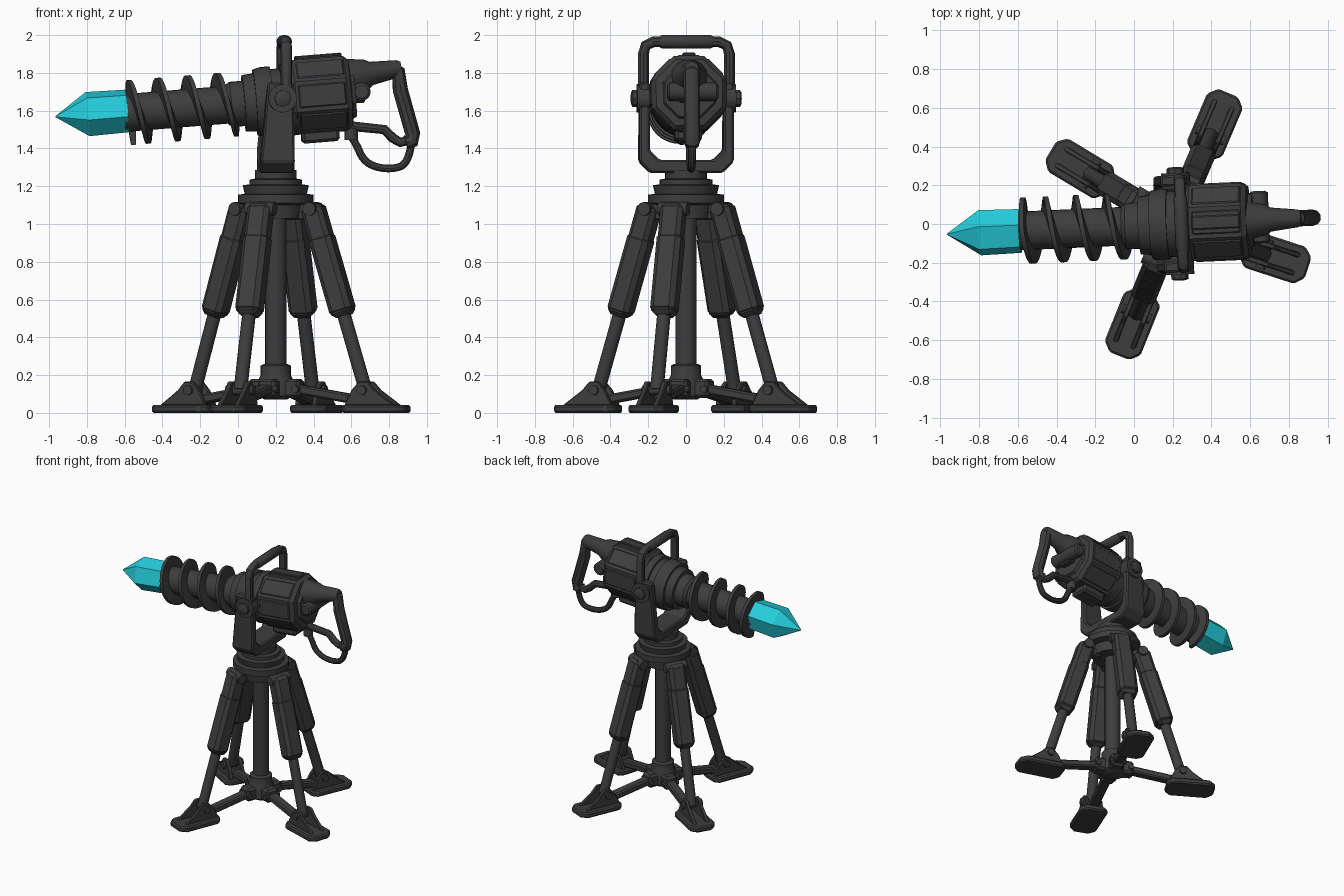
import bpy, bmesh
from math import pi, sin, cos, atan2, radians
from mathutils import Matrix, Vector

if "Cube" in bpy.data.objects:
    bpy.data.objects.remove(bpy.data.objects["Cube"])


def material(name, rgb):
    m = bpy.data.materials.new(name)
    m.use_nodes = True
    m.diffuse_color = (*rgb, 1)
    m.node_tree.nodes["Principled BSDF"].inputs["Base Color"].default_value = (*rgb, 1)
    return m


DARK = material("dark gunmetal", (0.047, 0.047, 0.048))
CYAN = material("cyan crystal", (0.018, 0.62, 0.72))

T, R = Matrix.Translation, Matrix.Rotation
CENTRE = T((0.2, 0, 0))
YAW = CENTRE @ R(radians(2.6), 4, 'Z')
GUN = YAW @ T((0, 0, 1.652)) @ R(radians(-4.6), 4, 'Y')
BODY = GUN @ T((0, 0, 0.012))


def add(name, bm, M, mat=DARK, bevel=0.0, smooth=True):
    bmesh.ops.recalc_face_normals(bm, faces=bm.faces)
    me = bpy.data.meshes.new(name)
    bm.to_mesh(me)
    bm.free()
    me.materials.append(mat)
    ob = bpy.data.objects.new(name, me)
    bpy.context.collection.objects.link(ob)
    ob.matrix_world = M
    if bevel:
        b = ob.modifiers.new("bevel", 'BEVEL')
        b.width, b.segments = bevel, 1
    if smooth:
        bpy.ops.object.select_all(action='DESELECT')
        ob.select_set(True)
        bpy.context.view_layer.objects.active = ob
        bpy.ops.object.shade_smooth_by_angle(angle=radians(35))
    return ob


def loft(rings):
    """Skin a list of equal-length point rings and cap both ends."""
    bm = bmesh.new()
    rows = [[bm.verts.new(p) for p in ring] for ring in rings]
    n = len(rows[0])
    for a, b in zip(rows, rows[1:]):
        for i in range(n):
            j = (i + 1) % n
            bm.faces.new((a[i], a[j], b[j], b[i]))
    bm.faces.new(rows[0])
    bm.faces.new(rows[-1])
    return bm


def lathe(name, profile, M, axis='X', sides=32, turn=0.0, mat=DARK, smooth=True):
    """Turned solid from (position, radius) pairs."""
    rings = []
    for h, r in profile:
        angles = [turn + 2 * pi * i / sides for i in range(sides)]
        if axis == 'X':
            rings.append([(h, r * cos(a), r * sin(a)) for a in angles])
        elif axis == 'Y':
            rings.append([(r * cos(a), h, r * sin(a)) for a in angles])
        else:
            rings.append([(r * cos(a), r * sin(a), h) for a in angles])
    return add(name, loft(rings), M, mat, smooth=smooth)


def box(name, size, M, bevel=0.01):
    bm = bmesh.new()
    bmesh.ops.create_cube(bm, size=1)
    bmesh.ops.scale(bm, vec=size, verts=bm.verts)
    return add(name, bm, M, bevel=bevel, smooth=False)


def plate(name, outline, lo, hi, axis, M, bevel=0.008):
    """Flat outline extruded along one axis (0 = x, 1 = y, 2 = z)."""
    def put(p, d):
        q = list(p)
        q.insert(axis, d)
        return q
    return add(name, loft([[put(p, lo) for p in outline], [put(p, hi) for p in outline]]),
               M, bevel=bevel, smooth=False)


def tube(name, pts, r, M, curved=False):
    cu = bpy.data.curves.new(name, 'CURVE')
    cu.dimensions, cu.bevel_depth, cu.bevel_resolution = '3D', r, 3
    cu.use_fill_caps = True
    sp = cu.splines.new('NURBS' if curved else 'POLY')
    sp.points.add(len(pts) - 1)
    for p, co in zip(sp.points, pts):
        p.co = (*co, 1)
    if curved:
        sp.use_endpoint_u, sp.order_u = True, 3
    tmp = bpy.data.objects.new(name + "_path", cu)
    bpy.context.collection.objects.link(tmp)
    bpy.context.view_layer.update()
    me = bpy.data.meshes.new_from_object(tmp.evaluated_get(bpy.context.evaluated_depsgraph_get()))
    bpy.data.objects.remove(tmp)
    bm = bmesh.new()
    bm.from_mesh(me)
    return add(name, bm, M)


def along(a, b):
    """Frame at the midpoint of a-b with z along it (both in the xz plane), and the length."""
    a, b = Vector(a), Vector(b)
    d = b - a
    return T((a + b) / 2) @ R(atan2(d.x, d.z), 4, 'Y'), d.length


# --- Tripod centre: column, hub and stacked turntable
lathe("column", [(0.2, 0.056), (1.12, 0.056)], CENTRE, 'Z', 24)
lathe("hub", [(0.07, 0.06), (0.09, 0.09), (0.18, 0.09), (0.2, 0.08), (0.25, 0.08), (0.26, 0.06)],
      CENTRE, 'Z', 24)
lathe("turntable", [(1.03, 0.14), (1.1, 0.15), (1.11, 0.2), (1.155, 0.2), (1.16, 0.165), (1.205, 0.175),
                    (1.21, 0.14), (1.235, 0.14), (1.24, 0.11), (1.285, 0.11)], CENTRE, 'Z', 32)

# --- Four legs with feet and braces
foot_outline = [(0.385, -0.06), (0.42, -0.1), (0.69, -0.1), (0.735, -0.055),
                (0.735, 0.055), (0.69, 0.1), (0.42, 0.1), (0.385, 0.06)]
bracket_outline = [(0.4, 0.04), (0.44, 0.12), (0.48, 0.165), (0.53, 0.165), (0.57, 0.12), (0.68, 0.04)]
top, low = Vector((0.21, 0, 1.08)), Vector((0.5, 0, 0.12))
for k, deg in enumerate((67, 149, 248, -18)):
    L = CENTRE @ R(radians(deg), 4, 'Z')
    n = f"_{k + 1}"
    plate("foot" + n, foot_outline, 0.0, 0.042, 2, L, 0.01)
    for s in (-1, 1):
        plate("foot_bracket" + n, bracket_outline, s * 0.035, s * 0.062, 1, L, 0.005)
    lathe("foot_pin" + n, [(-0.078, 0.026), (0.078, 0.026)], L @ T(low), 'Y', 12)
    F, length = along(low, top.lerp(low, 0.5))
    lathe("leg_rod" + n, [(-length / 2, 0.036), (length / 2, 0.036)], L @ F, 'Z', 16)
    F, length = along(top.lerp(low, 0.59), top.lerp(low, -0.02))
    box("leg_housing" + n, (0.115, 0.125, length), L @ F, 0.022)
    F, length = along(top.lerp(low, 0.58), top.lerp(low, 0.14))
    box("leg_cover" + n, (0.125, 0.135, length), L @ F, 0.025)
    lathe("leg_pin" + n, [(-0.08, 0.036), (0.08, 0.036)], L @ T(top), 'Y', 12)
    box("leg_clevis" + n, (0.12, 0.06, 0.1), L @ T((0.15, 0, 1.07)))
    F, length = along((0.07, 0, 0.135), (0.45, 0, 0.07))
    box("brace" + n, (0.05, 0.07, length), L @ F)
    box("hub_lug" + n, (0.09, 0.1, 0.1), L @ T((0.1, 0, 0.13)), 0.015)
    lathe("brace_pin" + n, [(-0.062, 0.02), (0.062, 0.02)], L @ T((0.125, 0, 0.125)), 'Y', 10)

# --- Yoke with pivot bolts and carry bar
half = [(0.25, 1.75), (0.25, 1.33), (0.19, 1.27)]
inner = [(0.145, 1.34), (0.195, 1.39), (0.195, 1.75)]
outline = half + [(-y, z) for y, z in half[::-1]] + [(-y, z) for y, z in inner[::-1]] + inner
yoke = plate("yoke", outline, -0.09, 0.09, 0, YAW, 0.01)
for v in yoke.data.vertices:
    if v.co.z > 1.5:
        v.co.x = v.co.x * 0.75 + 0.015
for s in (-1, 1):
    P = YAW @ T((0.025, 0, 1.665))
    lathe("pivot_boss", [(s * 0.18, 0.075), (s * 0.262, 0.075)], P, 'Y', 20)
    lathe("pivot_bolt", [(s * 0.25, 0.045), (s * 0.285, 0.045), (s * 0.293, 0.03)], P, 'Y', 8)
bar = [(0.228, 1.68), (0.228, 1.9), (0.215, 1.945), (0.17, 1.966)]
tube("carry_bar", [(0.045, y, z) for y, z in bar] + [(0.045, -y, z) for y, z in bar[::-1]], 0.03, YAW)
lathe("carry_grip", [(-0.14, 0.03), (-0.13, 0.035), (0.13, 0.035), (0.14, 0.03)],
      YAW @ T((0.045, 0, 1.965)), 'Y', 16)

# --- Main body
lathe("front_collar", [(-0.26, 0.105), (-0.24, 0.12), (-0.17, 0.12), (-0.17, 0.15), (-0.11, 0.155),
                       (-0.11, 0.175), (-0.07, 0.185), (-0.02, 0.185), (-0.02, 0.17), (0.03, 0.17),
                       (0.03, 0.19), (0.11, 0.19)], GUN, 'X', 32)
lathe("body", [(0.08, 0.19), (0.1, 0.212), (0.37, 0.212), (0.395, 0.19), (0.4, 0.15), (0.42, 0.14)],
      BODY, 'X', 8, pi / 8, smooth=False)
for i in range(8):
    box("body_panel", (0.25, 0.12, 0.02), BODY @ R(i * pi / 4, 4, 'X') @ T((0.24, 0, 0.192)), 0.006)
box("belly_block", (0.2, 0.14, 0.07), BODY @ T((0.22, 0, -0.215)), 0.015)
box("top_rail", (0.25, 0.07, 0.02), BODY @ T((0.24, 0, 0.205)), 0.006)

# --- Drill: shaft, spiral flight and crystal point
lathe("drill_shaft", [(-0.81, 0.1), (-0.24, 0.1)], GUN, 'X', 24)
rings, steps = [], 160
for i in range(steps + 1):
    a = -pi + 8 * pi * i / steps
    x = -0.77 + 0.157 * max(a, 0) / (2 * pi)
    rings.append([(x + d, -r * sin(a), r * cos(a))
                  for r, d in ((0.09, -0.02), (0.172, -0.012), (0.172, 0.012), (0.09, 0.02))])
add("spiral_flight", loft(rings), GUN)
lathe("crystal_point", [(-0.79, 0.117), (-1.0, 0.121), (-1.17, 0.003)], GUN @ T((0, 0, 0.01)), 'X', 6,
      radians(15), CYAN, False)

# --- Rear neck, cross knob, loop grip and hose
neck = YAW @ T((0.38, 0, 1.775)) @ R(radians(-10), 4, 'Y')
lathe("rear_neck", [(0.0, 0.1), (0.1, 0.08), (0.13, 0.062), (0.27, 0.046), (0.29, 0.035)], neck, 'X', 16)
lathe("cross_knob", [(-0.12, 0.035), (-0.11, 0.048), (0.14, 0.048), (0.15, 0.035)],
      YAW @ T((0.45, 0, 1.7)), 'Y', 16)
box("knob_mount", (0.1, 0.12, 0.12), YAW @ T((0.42, 0, 1.7)))
tube("loop_grip", [(x, 0, z) for x, z in ((0.62, 1.81), (0.65, 1.8), (0.66, 1.71), (0.725, 1.48),
                                          (0.72, 1.44), (0.69, 1.432))], 0.042, YAW)
tube("grip_lower_arm", [(x, 0, z) for x, z in ((0.72, 1.45), (0.66, 1.432), (0.62, 1.455), (0.575, 1.5),
                                               (0.38, 1.52))], 0.027, YAW)
tube("hose", [(x, 0, z) for x, z in ((0.38, 1.49), (0.42, 1.44), (0.47, 1.32), (0.6, 1.285),
                                     (0.71, 1.32), (0.72, 1.45))], 0.021, YAW, True)
lathe("hose_socket", [(-0.03, 0.035), (0.03, 0.035)], YAW @ T((0.4, 0, 1.475)), 'Z', 12)
